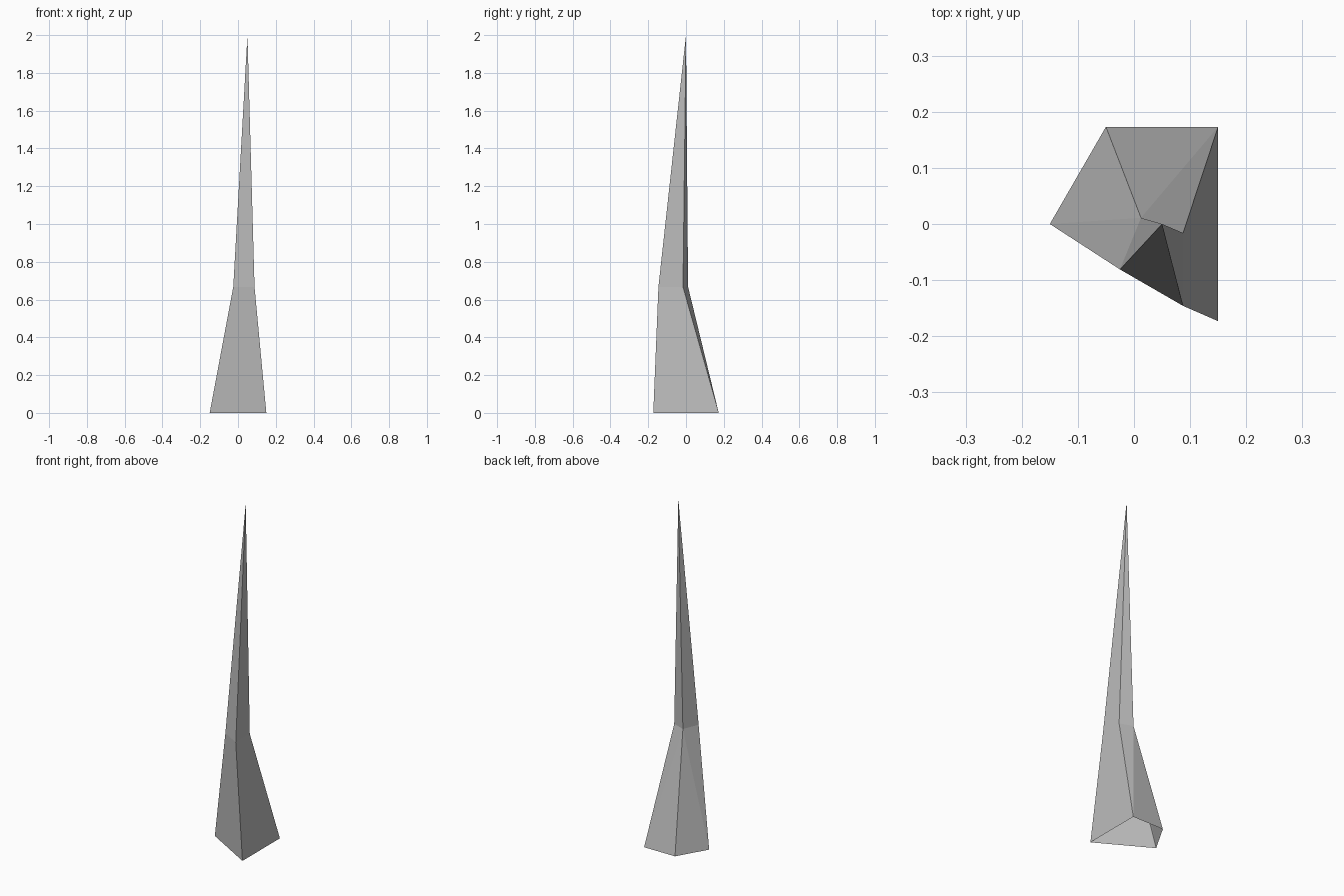
import bpy
import bmesh
from math import radians, sin, cos
from mathutils import Vector

cube = bpy.data.objects.get("Cube")
if cube:
    bpy.data.objects.remove(cube, do_unlink=True)

# Plain grey stone
grey = bpy.data.materials.new("grey_stone")
grey.use_nodes = True
colour = (0.5, 0.5, 0.5, 1)
grey.diffuse_color = colour
grey.node_tree.nodes["Principled BSDF"].inputs["Base Color"].default_value = colour

ANGLES = (180, 120, 60, -60)  # corners kept from a hexagon


def ring(bm, centre, radius):
    c = Vector(centre)
    return [bm.verts.new(c + radius * Vector((cos(radians(a)), sin(radians(a)), 0)))
            for a in ANGLES]


# Leaning spike: flared base, pinched waist, sharp tip, open underneath
bm = bmesh.new()
base = ring(bm, (0.05, 0, 0), 0.2)
waist = ring(bm, (0.05, -0.081, 0.667), 0.075)
waist[1].co.y = 0.011  # back ridge pushed outward
tip = bm.verts.new((0.05, 0, 2))

for i in range(4):
    j = (i + 1) % 4
    # Each flared side is two triangles, the back sides folding at the ridge
    if i == 0:
        bm.faces.new((base[i], base[j], waist[j]))
        bm.faces.new((base[i], waist[j], waist[i]))
    else:
        bm.faces.new((base[i], base[j], waist[i]))
        bm.faces.new((base[j], waist[j], waist[i]))
    bm.faces.new((waist[i], waist[j], tip))

# Side faces wind clockwise from above, so turn them outward
bmesh.ops.reverse_faces(bm, faces=bm.faces[:])

mesh = bpy.data.meshes.new("spike")
bm.to_mesh(mesh)
bm.free()
mesh.materials.append(grey)
spike = bpy.data.objects.new("spike", mesh)
bpy.context.collection.objects.link(spike)
